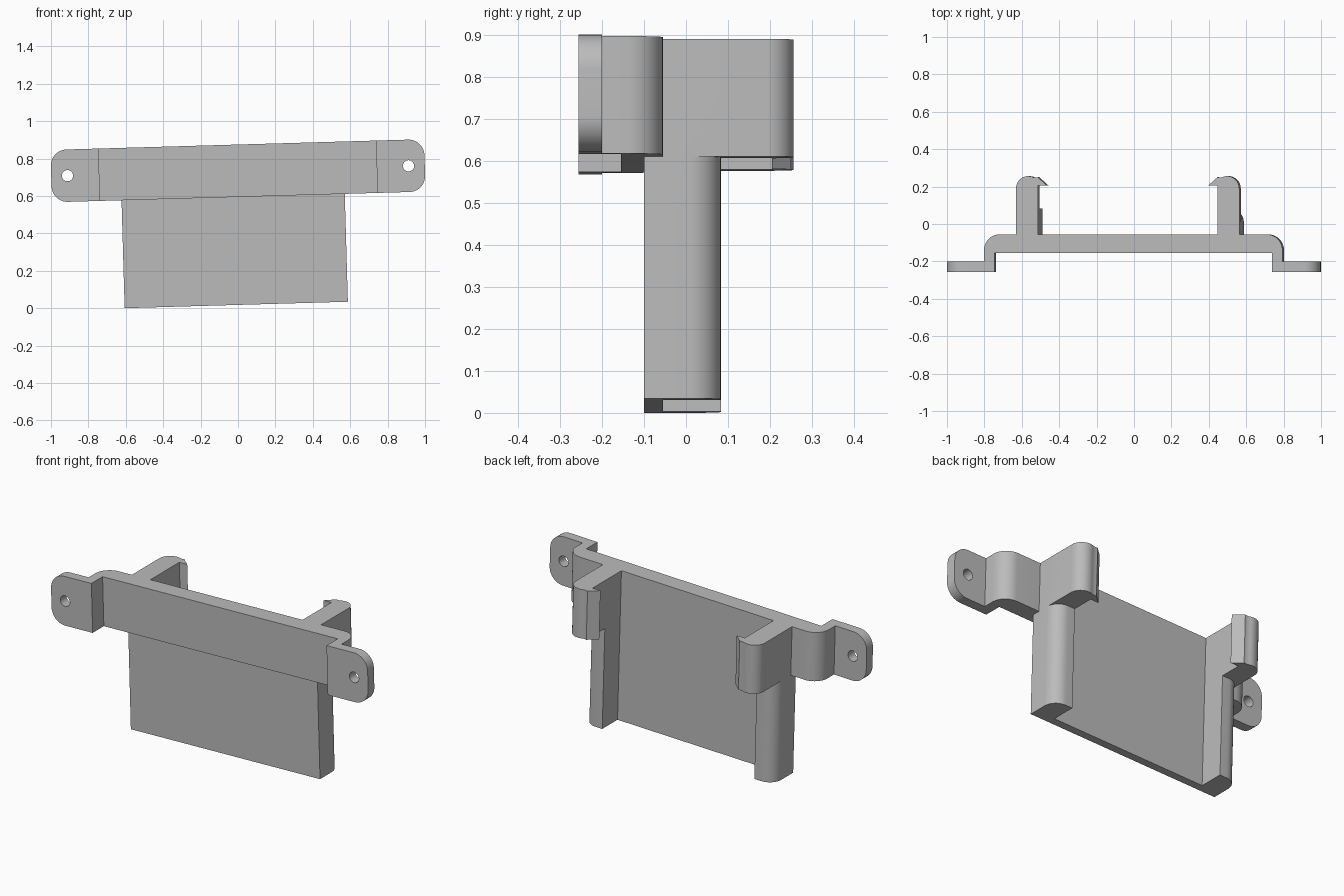
import bpy, bmesh, math
from mathutils import Matrix

if "Cube" in bpy.data.objects:
    bpy.data.objects.remove(bpy.data.objects["Cube"])

TILT = math.radians(1.65)      # whole bracket leans slightly in the xz plane
CLIP_SHIFT = -0.03             # holder sits off-centre on the bridge
BACK, HALF, BOTTOM = -0.055, 0.14, -0.717

grey = bpy.data.materials.new("grey plastic")
grey.diffuse_color = (0.5, 0.5, 0.5, 1)
grey.use_nodes = True
grey.node_tree.nodes["Principled BSDF"].inputs["Base Color"].default_value = grey.diffuse_color


def arc(cx, cy, r, start=90, end=0, n=10):
    return [(cx + r * math.cos(math.radians(start + (end - start) * i / n)),
             cy + r * math.sin(math.radians(start + (end - start) * i / n))) for i in range(n + 1)]


def both_sides(side_points):
    """Closed outline from the right-hand points and their mirrored twins."""
    return side_points(1) + side_points(-1)[::-1]


def prism(name, outline, z0, z1, round_ends=0):
    bm = bmesh.new()
    face = bm.faces.new([bm.verts.new((x, y, z0)) for x, y in outline])
    ext = bmesh.ops.extrude_face_region(bm, geom=[face])
    for v in ext["geom"]:
        if isinstance(v, bmesh.types.BMVert):
            v.co.z = z1
    bmesh.ops.recalc_face_normals(bm, faces=bm.faces)
    if round_ends:             # round the outer corners of the mounting ears
        far = max(abs(v.co.x) for v in bm.verts) - 1e-4
        edges = [e for e in bm.edges if all(abs(v.co.x) > far for v in e.verts)
                 and abs(e.verts[0].co.y - e.verts[1].co.y) > 0.01]
        bmesh.ops.bevel(bm, geom=edges, offset=round_ends, segments=10,
                        profile=0.5, affect='EDGES')
    mesh = bpy.data.meshes.new(name)
    bm.to_mesh(mesh)
    bm.free()
    ob = bpy.data.objects.new(name, mesh)
    bpy.context.collection.objects.link(ob)
    mesh.materials.append(grey)
    return ob


def combine(target, other, operation):
    bpy.context.view_layer.objects.active = target
    mod = target.modifiers.new("combine", 'BOOLEAN')
    mod.operation, mod.object, mod.solver = operation, other, 'EXACT'
    bpy.ops.object.modifier_apply(modifier=mod.name)
    bpy.data.objects.remove(other)


# Bridge with stepped ears and hooked clips
def bridge_side(s):
    clip = [(0.48, BACK), (0.48, 0.205), (0.43, 0.205), (0.48, 0.25)]
    clip += arc(0.532, 0.191, 0.065, 118) + [(0.597, BACK)]
    ear = arc(0.713, -0.14, 0.085) + [(0.798, -0.2), (0.999, -0.2), (0.999, -0.256),
                                      (0.742, -0.256), (0.742, -0.155)]
    return [(s * x + CLIP_SHIFT, y) for x, y in clip] + [(s * x, y) for x, y in ear]


# Back plate with a rounded rail down each side
def tray_side(s):
    rail = [(0.48, BACK), (0.48, 0.083)] + arc(0.522, 0.008, 0.075) + [(0.597, -0.1)]
    return [(s * x + CLIP_SHIFT, y) for x, y in rail]


bracket = prism("bracket", both_sides(bridge_side), -HALF, HALF, round_ends=0.085)
tray = prism("tray", both_sides(tray_side), BOTTOM, -HALF)
combine(bracket, tray, 'UNION')

# Screw holes through the ears
for s in (-1, 1):
    bpy.ops.mesh.primitive_cylinder_add(vertices=32, radius=0.03, depth=0.3,
                                        location=(s * 0.912, -0.228, 0),
                                        rotation=(math.pi / 2, 0, 0))
    hole = bpy.context.object
    hole.hide_render = True
    combine(bracket, hole, 'DIFFERENCE')

# Merge coplanar faces, then lean the bracket and stand it on the ground
bm = bmesh.new()
bm.from_mesh(bracket.data)
bmesh.ops.remove_doubles(bm, verts=bm.verts, dist=1e-5)
bmesh.ops.dissolve_limit(bm, angle_limit=math.radians(0.5), verts=bm.verts, edges=bm.edges)
bmesh.ops.transform(bm, matrix=Matrix.Rotation(-TILT, 4, 'Y'), verts=bm.verts)
bmesh.ops.translate(bm, vec=(0, 0, -min(v.co.z for v in bm.verts)), verts=bm.verts)
bm.to_mesh(bracket.data)
bm.free()

bpy.ops.object.select_all(action='DESELECT')
bracket.select_set(True)
bpy.context.view_layer.objects.active = bracket
bpy.ops.object.shade_smooth_by_angle(angle=math.radians(30))
